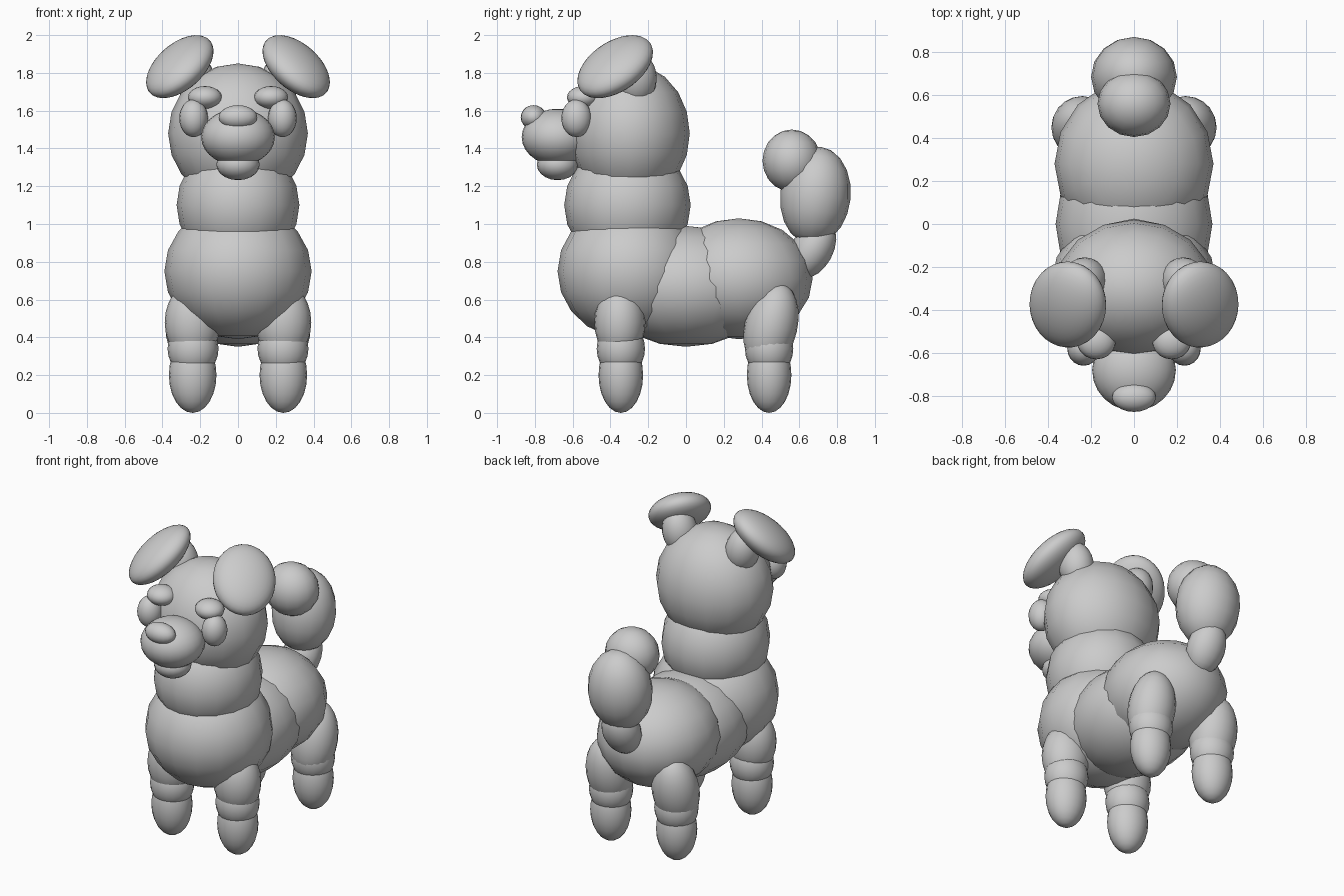
import bpy
from math import radians
from mathutils import Matrix, Vector

if "Cube" in bpy.data.objects:
    bpy.data.objects.remove(bpy.data.objects["Cube"])


def ball(name, center, radii, tilt=0.0, seg=16, rings=10, rot=None):
    """Smooth ellipsoid; tilt leans its top towards +y (degrees)."""
    bpy.ops.mesh.primitive_uv_sphere_add(segments=seg, ring_count=rings, radius=1)
    ob = bpy.context.object
    ob.name = name
    rot = rot or Matrix.Rotation(radians(-tilt), 4, 'X')
    ob.data.transform(rot @ Matrix.Diagonal((*radii, 1)))
    ob.location = center
    bpy.ops.object.shade_smooth()
    return ob


def pair(name, center, radii, tilt=0.0, seg=20, rings=12, rot=None):
    """Ellipsoid on the +x side plus its mirror image."""
    ob = ball(name, (0, 0, 0), radii, tilt, seg, rings, rot)
    ob.data.transform(Matrix.Translation(center))
    mod = ob.modifiers.new("mirror", 'MIRROR')
    mod.use_axis[0] = True
    mod.use_mirror_merge = False


# Body, neck and head
ball("chest", (0, -0.30, 0.75), (0.39, 0.38, 0.36))
ball("belly", (0, 0.0, 0.67), (0.365, 0.45, 0.32))
ball("hips", (0, 0.28, 0.71), (0.37, 0.39, 0.32))
ball("neck", (0, -0.31, 1.10), (0.325, 0.335, 0.33))
ball("head", (0, -0.30, 1.48), (0.37, 0.32, 0.37))

# Face
ball("muzzle", (0, -0.68, 1.46), (0.195, 0.19, 0.15), seg=24, rings=14)
ball("jaw", (0, -0.68, 1.315), (0.115, 0.11, 0.083), seg=20)
ball("nose", (0, -0.807, 1.565), (0.102, 0.068, 0.064), seg=20)
pair("eye", (0.235, -0.58, 1.56), (0.076, 0.08, 0.1))
pair("brow", (0.175, -0.545, 1.67), (0.09, 0.085, 0.06))

# Ears: stem and slanted flap
stem_rot = Matrix.Rotation(radians(12), 4, 'Y')
pair("ear_stem", (0.23, -0.265, 1.77), (0.105, 0.11, 0.145), rot=stem_rot)
normal = Vector((0.52, -0.39, 0.76)).normalized()
side = Vector((-0.41, 0.68, 0.61)).cross(normal).normalized()
along = normal.cross(side)
flap_rot = Matrix((side, along, normal)).transposed().to_4x4()
pair("ear_flap", (0.308, -0.375, 1.833), (0.19, 0.232, 0.1), seg=32, rings=18, rot=flap_rot)

# Legs: thigh, ankle band and foot
for label, y, lean in (("front", -0.345, 0), ("back", 0.44, 13)):
    if lean:
        pair(label + "_thigh", (0.24, 0.45, 0.46), (0.145, 0.14, 0.235), lean)
    else:
        pair(label + "_thigh", (0.24, -0.35, 0.48), (0.148, 0.135, 0.205))
    pair(label + "_ankle", (0.238, y, 0.34), (0.135, 0.128, 0.15))
    pair(label + "_foot", (0.24, y, 0.20), (0.126, 0.118, 0.2))

# Curled tail
ball("tail_base", (0, 0.67, 0.87), (0.12, 0.11, 0.17), 28)
ball("tail_middle", (0, 0.685, 1.15), (0.2, 0.187, 0.26), 6)
ball("tail_tip", (0, 0.56, 1.335), (0.17, 0.155, 0.165))
